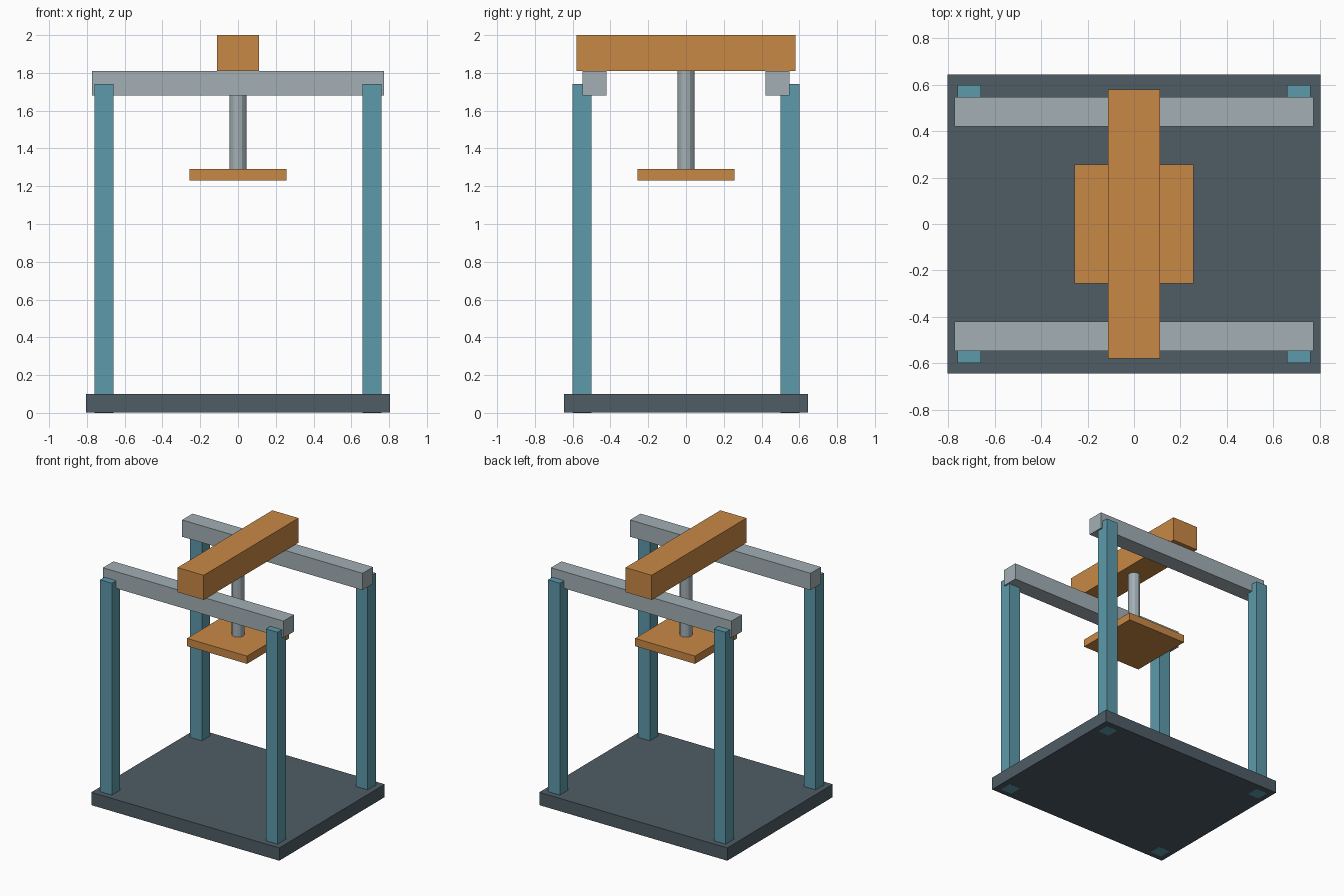
import bpy

cube = bpy.data.objects.get("Cube")
if cube:
    bpy.data.objects.remove(cube, do_unlink=True)


def make_material(name, rgb):
    """Flat material from an sRGB colour, stored as linear values."""
    linear = [((c / 255 + 0.055) / 1.055) ** 2.4 for c in rgb] + [1.0]
    mat = bpy.data.materials.new(name)
    mat.use_nodes = True
    mat.diffuse_color = linear
    mat.node_tree.nodes["Principled BSDF"].inputs["Base Color"].default_value = linear
    return mat


slate = make_material("dark slate", (78, 92, 101))
teal = make_material("teal paint", (93, 154, 170))
steel = make_material("light steel", (162, 175, 181))
orange = make_material("orange paint", (201, 137, 70))


def finish(name, mat):
    obj = bpy.context.object
    obj.name = obj.data.name = name
    obj.data.materials.append(mat)
    return obj


def box(name, mat, x, y, z):
    """Box spanning the given (low, high) range on each axis."""
    spans = (x, y, z)
    bpy.ops.mesh.primitive_cube_add(size=1, location=[(a + b) / 2 for a, b in spans])
    bpy.context.object.scale = [b - a for a, b in spans]
    bpy.ops.object.transform_apply(location=False, rotation=False, scale=True)
    return finish(name, mat)


# Base plate, a hair above the feet so the leg ends show underneath
box("base_plate", slate, (-0.805, 0.805), (-0.645, 0.645), (0.001, 0.1))

# Four corner legs
for side, sx in (("left", 1), ("right", -1)):
    for end, sy in (("front", -1), ("back", 1)):
        box(f"{end}_{side}_leg", teal,
            sorted((sx * 0.66, sx * 0.76)), sorted((sy * 0.5, sy * 0.6)), (0, 1.74))

# Two rails across the leg tops
for end, sy in (("front", -1), ("back", 1)):
    box(f"{end}_rail", steel, (-0.773, 0.773),
        sorted((sy * 0.42, sy * 0.548)), (1.68, 1.81))

# Bridge beam resting on the rails
box("bridge_beam", orange, (-0.112, 0.112), (-0.58, 0.58), (1.81, 2.0))

# Hanging rod and platform
bpy.ops.mesh.primitive_cylinder_add(vertices=12, radius=0.045, depth=0.56,
                                    location=(0, 0, 1.55))
finish("hanging_rod", steel)
box("hanging_platform", orange, (-0.257, 0.257), (-0.257, 0.257), (1.23, 1.29))
